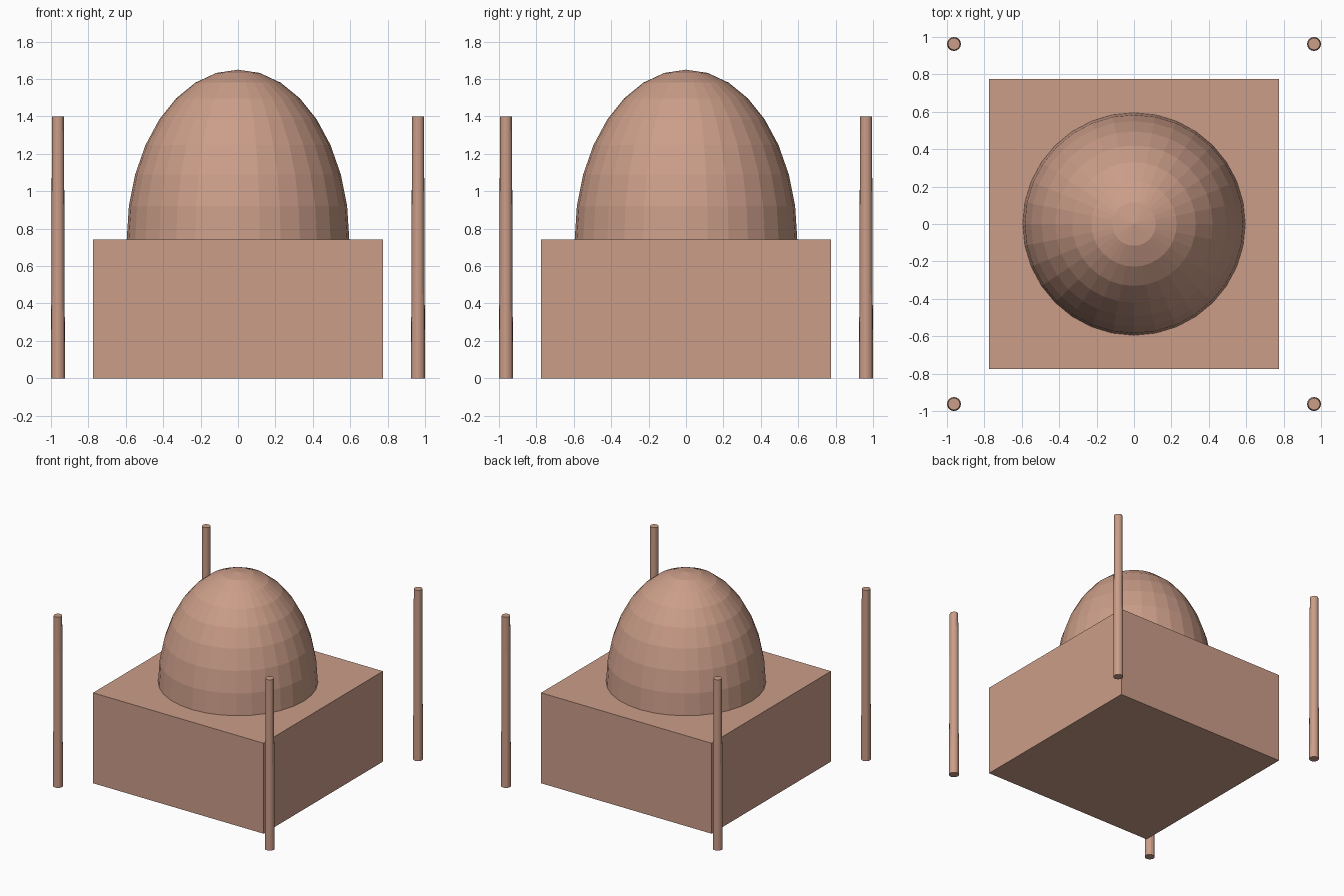
import bpy, bmesh
from mathutils import Matrix, Vector

if "Cube" in bpy.data.objects:
    bpy.data.objects.remove(bpy.data.objects["Cube"], do_unlink=True)

BASE_HALF, BASE_TOP = 0.775, 0.743
DOME_RADIUS, DOME_HEIGHT = 0.595, 0.907
POLE_OFFSET, POLE_HEIGHT = 0.9625, 1.40

clay = bpy.data.materials.new("clay")
clay.use_nodes = True
colour = (0.6, 0.34, 0.25, 1)
clay.diffuse_color = colour
clay.node_tree.nodes["Principled BSDF"].inputs["Base Color"].default_value = colour


def add_object(name, bm):
    mesh = bpy.data.meshes.new(name)
    bm.to_mesh(mesh)
    bm.free()
    mesh.materials.append(clay)
    obj = bpy.data.objects.new(name, mesh)
    bpy.context.collection.objects.link(obj)
    return obj


# Square base block
bm = bmesh.new()
bmesh.ops.create_cube(bm, size=1, matrix=Matrix.Translation((0, 0, BASE_TOP / 2))
                      @ Matrix.Diagonal((2 * BASE_HALF, 2 * BASE_HALF, BASE_TOP, 1)))
add_object("base_block", bm)

# Faceted dome: upper half of a stretched sphere
bm = bmesh.new()
bmesh.ops.create_uvsphere(bm, u_segments=32, v_segments=16, radius=1)
lower = [v for v in bm.verts if v.co.z < -0.01]
bmesh.ops.delete(bm, geom=lower, context='VERTS')
bmesh.ops.scale(bm, vec=Vector((DOME_RADIUS, DOME_RADIUS, DOME_HEIGHT)), verts=bm.verts)
bmesh.ops.translate(bm, vec=Vector((0, 0, BASE_TOP)), verts=bm.verts)
add_object("dome", bm)

# Slightly tapered corner towers
for side, x in (("left", 1), ("right", -1)):
    for end, y in (("front", -1), ("back", 1)):
        bm = bmesh.new()
        place = Matrix.Translation((x * POLE_OFFSET, y * POLE_OFFSET, POLE_HEIGHT / 2))
        bmesh.ops.create_cone(bm, cap_ends=True, segments=16, radius1=0.0375,
                              radius2=0.032, depth=POLE_HEIGHT, matrix=place)
        add_object(f"tower_{end}_{side}", bm)
